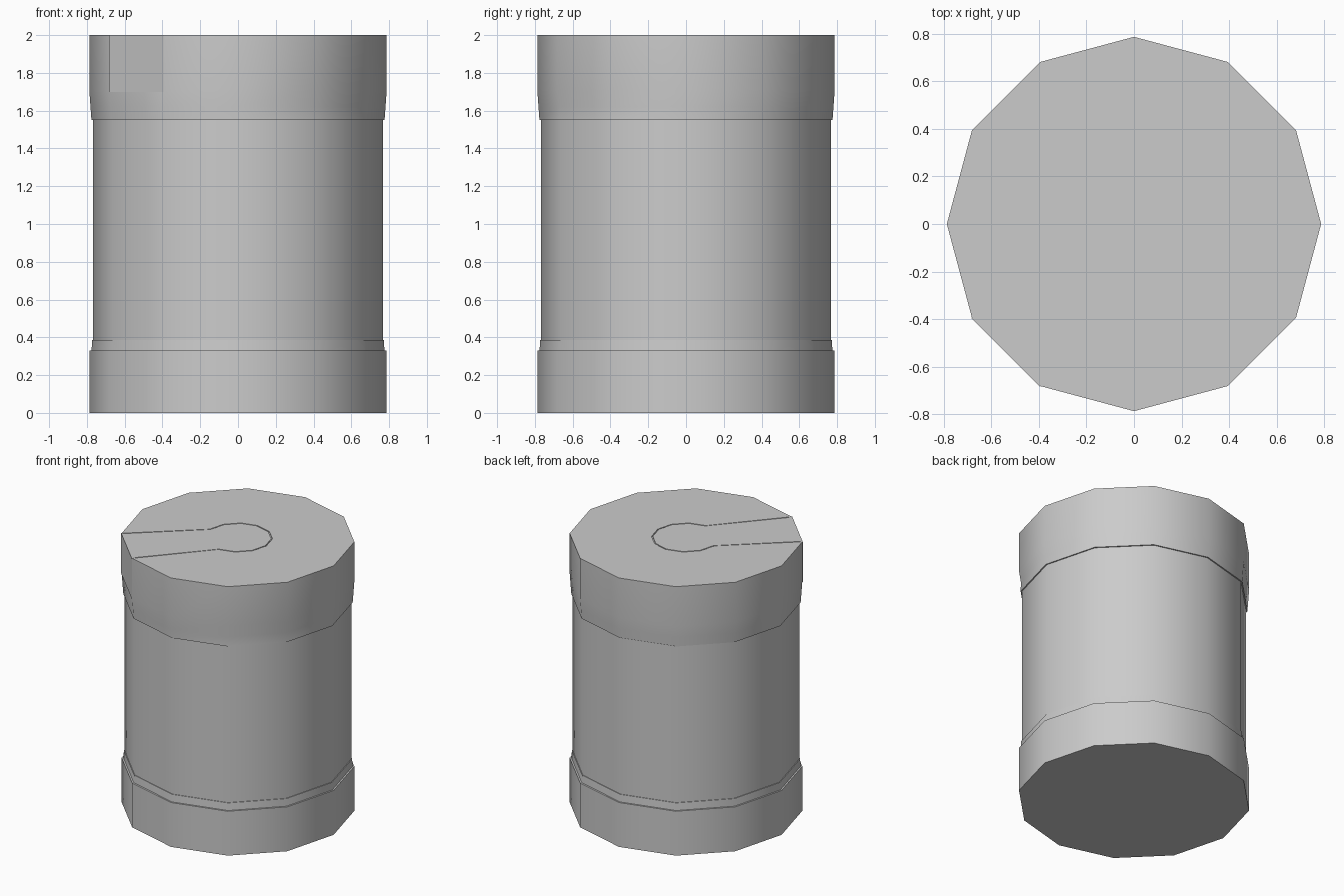
import bpy
import bmesh
from math import radians, sin, cos

SIDES = 12
RIM = 0.787      # outer radius of base and cap
HOLE = 0.233     # radius of the round part of the lid cut

cube = bpy.data.objects.get("Cube")
if cube:
    bpy.data.objects.remove(cube)

grey = bpy.data.materials.new("light_grey")
grey.use_nodes = True
colour = (0.6, 0.6, 0.6, 1)
grey.diffuse_color = colour
grey.node_tree.nodes["Principled BSDF"].inputs["Base Color"].default_value = colour


def polar(radius, degrees):
    a = radians(degrees)
    return radius * cos(a), radius * sin(a)


def finish(bm, name, smooth=True):
    bmesh.ops.recalc_face_normals(bm, faces=bm.faces)
    mesh = bpy.data.meshes.new(name)
    bm.to_mesh(mesh)
    bm.free()
    mesh.materials.append(grey)
    if smooth:
        mesh.shade_smooth()
        mesh.set_sharp_from_angle(angle=radians(35))
    obj = bpy.data.objects.new(name, mesh)
    bpy.context.collection.objects.link(obj)
    return obj


def lathe(name, profile, dent=None):
    """Closed twelve-sided solid from (radius, height) pairs."""
    bm = bmesh.new()
    rings = []
    for level, (r, z) in enumerate(profile):
        ring = []
        for i in range(SIDES):
            dented = dent and level == dent[0] and i in dent[1]
            ring.append(bm.verts.new((*polar(dent[2] if dented else r, i * 30), z)))
        rings.append(ring)
    for low, high in zip(rings, rings[1:]):
        for i in range(SIDES):
            j = (i + 1) % SIDES
            bm.faces.new((low[i], low[j], high[j], high[i]))
    bm.faces.new(rings[0])
    bm.faces.new(rings[-1])
    return finish(bm, name)


def prism(name, outline, bottom, top, smooth=True):
    bm = bmesh.new()
    face = bm.faces.new([bm.verts.new((x, y, bottom)) for x, y in outline])
    moved = bmesh.ops.extrude_face_region(bm, geom=[face], use_keep_orig=True)["geom"]
    bmesh.ops.translate(bm, vec=(0, 0, top - bottom),
                        verts=[v for v in moved if isinstance(v, bmesh.types.BMVert)])
    return finish(bm, name, smooth)


# Base cup, its narrow upper lip, and the main body
lathe("base_cup", [(RIM, 0), (RIM, 0.33)])
lathe("base_lip", [(0.776, 0.32), (0.772, 0.385)])
lathe("body", [(0.767, 0.3), (0.767, 1.6)])

# Cap collar, tapering at the bottom, with one dented facet
lathe("cap_collar", [(0.776, 1.55), (0.781, 1.62), (RIM, 1.705), (RIM, 1.994)],
      dent=(1, (10, 11), 0.774))

# Lid with a keyhole-shaped cut, and the flap that fills it
arc = range(180, -91, -30)
prism("lid", [polar(RIM, a) for a in range(240, 571, 30)]
      + [polar(HOLE, a) for a in arc], 1.99, 2)
prism("lid_flap", [polar(RIM, 239.4), polar(RIM, 210.6)]
      + [polar(HOLE - 0.008, a) for a in arc], 1.99, 2)

# Flat front of the flap, hanging down over the collar
prism("flap_front", [polar(RIM + 0.003, 210), polar(RIM + 0.003, 240),
                     polar(RIM - 0.02, 240), polar(RIM - 0.02, 210)],
      1.7, 2, smooth=False)
